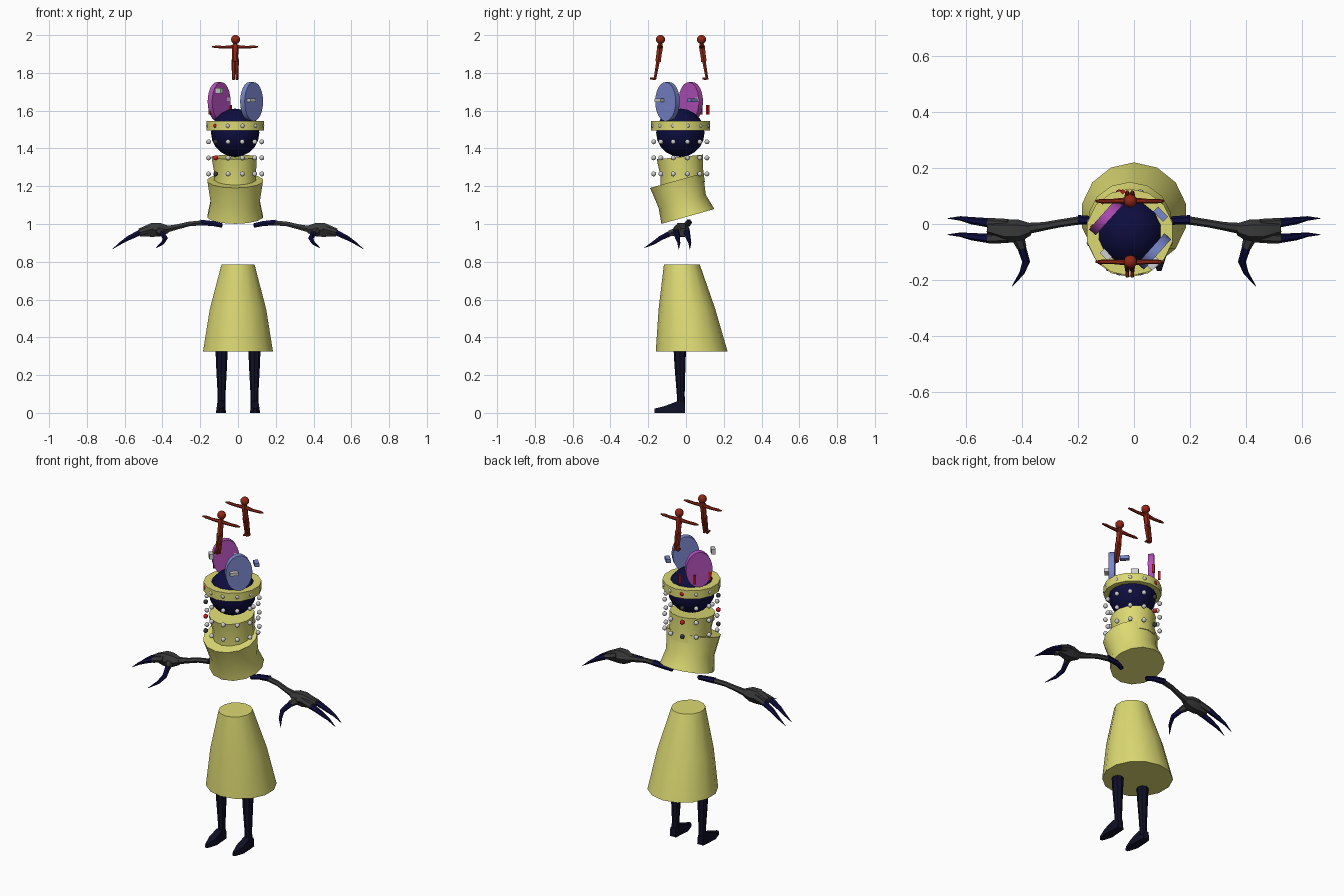
import bpy, bmesh, math
from mathutils import Vector, Matrix

if "Cube" in bpy.data.objects:
    bpy.data.objects.remove(bpy.data.objects["Cube"])


def material(name, r, g, b):
    m = bpy.data.materials.new(name)
    m.use_nodes = True
    m.diffuse_color = (r, g, b, 1)
    m.node_tree.nodes["Principled BSDF"].inputs["Base Color"].default_value = (r, g, b, 1)
    return m


YELLOW = material("straw yellow", .72, .70, .17)
NAVY = material("navy", .004, .004, .05)
INK = material("ink", .005, .005, .02)
CHARCOAL = material("charcoal", .04, .04, .042)
PURPLE = material("purple", .46, .08, .50)
BLUE = material("periwinkle", .19, .24, .60)
RUST = material("rust", .28, .02, .008)
RED = material("red", .62, .012, .012)
PEARL = material("pearl", .62, .62, .62)


def finish(name, bm, mats, smooth=None):
    bmesh.ops.recalc_face_normals(bm, faces=bm.faces)
    me = bpy.data.meshes.new(name)
    bm.to_mesh(me)
    bm.free()
    for m in mats:
        me.materials.append(m)
    ob = bpy.data.objects.new(name, me)
    bpy.context.collection.objects.link(ob)
    if smooth:
        bpy.ops.object.select_all(action="DESELECT")
        ob.select_set(True)
        bpy.context.view_layer.objects.active = ob
        bpy.ops.object.shade_smooth_by_angle(angle=math.radians(smooth))
    return ob


def skin(bm, rings, index=0):
    """Join equal vertex rings with quads and cap both ends."""
    n = len(rings[0])
    loops = [[bm.verts.new(p) for p in ring] for ring in rings]
    faces = [bm.faces.new((a[i], a[(i + 1) % n], b[(i + 1) % n], b[i]))
             for a, b in zip(loops, loops[1:]) for i in range(n)]
    faces += [bm.faces.new(loops[0]), bm.faces.new(loops[-1])]
    for f in faces:
        f.material_index = index


def ellipse(cx, cy, z, rx, ry, slope=0, n=14):
    """Ring whose plane rises by slope towards the back."""
    turn = [2 * math.pi * i / n for i in range(n)]
    return [(cx + rx * math.sin(a), cy - ry * math.cos(a), z - slope * ry * math.cos(a))
            for a in turn]


def limb(bm, stations, n=6, index=0):
    """Tapered tube through (x, y, z, radius) stations."""
    pts = [Vector(s[:3]) for s in stations]
    rings = []
    for k, p in enumerate(pts):
        d = pts[min(k + 1, len(pts) - 1)] - pts[max(k - 1, 0)]
        q = d.to_track_quat("Z", "Y")
        rings.append([p + q @ Vector((math.cos(t), math.sin(t), 0)) * stations[k][3]
                      for t in (2 * math.pi * i / n for i in range(n))])
    skin(bm, rings, index)


def ball(name, loc, r, mat, segs=10, rings=7):
    bm = bmesh.new()
    bmesh.ops.create_uvsphere(bm, u_segments=segs, v_segments=rings, radius=r,
                              matrix=Matrix.Translation(loc))
    return finish(name, bm, [mat], 60)


def block(name, loc, size, turn, mat):
    bm = bmesh.new()
    bmesh.ops.create_cube(bm, size=1, matrix=Matrix.Translation(loc)
                          @ Matrix.Rotation(turn, 4, "Z") @ Matrix.Diagonal((*size, 1)))
    finish(name, bm, [mat])


# Skirt and the two tilted body sleeves
CX, CY = -.015, -.03
for name, rings in {
    "skirt": [ellipse(0, .03, .325, .19, .19), ellipse(0, .005, .55, .153, .15),
              ellipse(0, -.022, .785, .09, .095)],
    "lower_body": [ellipse(CX, .01, 1.04, .15, .14, .28), ellipse(CX, -.02, 1.12, .133, .125, .28),
                   ellipse(CX, -.05, 1.23, .15, .14, .28)],
    "upper_body": [ellipse(CX, -.018, 1.2, .115, .118, .2), ellipse(CX, -.022, 1.27, .113, .113, .15),
                   ellipse(CX - .005, -.032, 1.355, .123, .123, .1)],
}.items():
    bm = bmesh.new()
    skin(bm, rings)
    finish(name, bm, [YELLOW], 40)

# Head with its open brim
ball("head", (CX, CY, 1.483), .128, NAVY, 16, 10)
bm = bmesh.new()
outline = [(.113, 1.495), (.156, 1.495), (.156, 1.545), (.113, 1.545)]
loops = [[bm.verts.new(p) for p in ellipse(CX, CY, z, r, r)] for r, z in outline]
for k in range(4):
    a, b = loops[k], loops[(k + 1) % 4]
    for i in range(len(a)):
        j = (i + 1) % len(a)
        bm.faces.new((a[i], a[j], b[j], b[i]))
finish("brim", bm, [YELLOW], 40)

# Bead columns around the neck
for col in range(12):
    a = math.radians(15 + 30 * col)
    for row in range(4):
        mat = PEARL
        if col in (6, 10):
            mat = RED if row % 2 else CHARCOAL
        ball("bead", (CX + .146 * math.sin(a), CY - .146 * math.cos(a), 1.265 + .085 * row),
             .013, mat, 8, 6)

# Upright oval discs
FACING = math.radians(48)
for name, x, y, mat in (("purple_disc", -.1, .025, PURPLE), ("blue_disc", .072, -.098, BLUE)):
    bm = bmesh.new()
    place = (Matrix.Translation((x, y, 1.648)) @ Matrix.Rotation(FACING, 4, "Z")
             @ Matrix.Diagonal((.073, 1, .103, 1)) @ Matrix.Rotation(math.pi / 2, 4, "X"))
    bmesh.ops.create_cone(bm, cap_ends=True, segments=24, radius1=1, radius2=1,
                          depth=.032, matrix=place)
    finish(name, bm, [mat], 40)

# Small floating chips and bars
block("chip_right", (-.1, -.11, 1.705), (.04, .022, .03), -.8, PEARL)
block("chip_left", (.095, .035, 1.655), (.05, .025, .02), -.8, BLUE)
block("chip_front", (.07, -.14, 1.655), (.045, .03, .018), .8, PEARL)
block("chip_back", (-.06, .06, 1.66), (.035, .02, .02), .8, PEARL)
for x, y in ((-.04, .115), (-.112, .078), (-.148, -.01)):
    block("red_bar", (x, y, 1.605), (.013, .013, .05), .8, RED)

# Two small figures with outstretched arms
for name, y, lean in (("front_figure", -.135, -1), ("back_figure", .082, 1)):
    ball(name + "_head", (CX + .002, y, 1.977), .024, RUST, 12, 8)
    bm = bmesh.new()
    limb(bm, [(CX, y, 1.96, .008), (CX, y + lean * .002, 1.94, .018),
              (CX, y + lean * .009, 1.89, .016), (CX, y + lean * .013, 1.86, .017)])
    for s in (-1, 1):
        limb(bm, [(CX + s * .01, y + lean * .002, 1.938, .011), (CX + s * .06, y, 1.936, .008),
                  (CX + s * .1, y, 1.938, .008), (CX + s * .122, y, 1.938, .004)])
        limb(bm, [(CX + s * .009, y + lean * .012, 1.87, .011),
                  (CX + s * .009, y + lean * .022, 1.81, .009),
                  (CX + s * .009, y + lean * .03, 1.765, .008)])
        limb(bm, [(CX + s * .009, y + lean * .026, 1.768, .008),
                  (CX + s * .009, y + lean * .03 - .025, 1.77, .005)])
    finish(name + "_body", bm, [RUST], 40)

# Legs with pointed shoes, and clawed arms, mirrored left and right
for side, s in (("left", 1), ("right", -1)):
    bm = bmesh.new()
    x = s * .087
    skin(bm, [ellipse(x, y, z, rx, ry, 0, 8) for y, z, rx, ry in
              ((-.025, .03, .021, .02), (-.028, .1, .021, .021),
               (-.032, .25, .029, .029), (-.033, .36, .033, .034))])
    skin(bm, [[(x + s * .003 + u * w, y, z) for u, z in ((-1, 0), (1, 0), (.8, h), (-.8, h))]
              for y, w, h in ((-.005, .02, .05), (-.045, .023, .062),
                              (-.11, .027, .037), (-.168, .008, .022))])
    finish(side + "_leg", bm, [INK], 40)

    bm = bmesh.new()
    limb(bm, [(s * .085, .0, .992, .013), (s * .13, .012, 1.002, .015),
              (s * .2, .015, 1.008, .017)], index=1)
    limb(bm, [(s * .18, .015, 1.007, .015), (s * .26, .003, 1.0, .014),
              (s * .32, -.008, .985, .015), (s * .38, -.016, .972, .02)])
    limb(bm, [(s * .37, -.018, .972, .022), (s * .41, -.024, .97, .04),
              (s * .455, -.025, .968, .042), (s * .52, -.015, .955, .024)])
    # Two long fingers and a hooked thumb
    for y0, y1, y2 in ((-.002, .004, .02), (-.048, -.052, -.038)):
        limb(bm, [(s * .45, y0, .975, .02), (s * .52, y1, .955, .018)])
        limb(bm, [(s * .515, y1, .957, .017), (s * .58, (y1 + y2) / 2, .925, .013),
                  (s * .62, y2, .9, .008), (s * .665, y2, .867, .001)], index=1)
    limb(bm, [(s * .42, -.035, .965, .026), (s * .4, -.085, .95, .017)])
    limb(bm, [(s * .402, -.08, .952, .016), (s * .385, -.135, .925, .014),
              (s * .4, -.175, .898, .009), (s * .435, -.222, .873, .001)], index=1)
    finish(side + "_arm", bm, [CHARCOAL, NAVY], 30)
